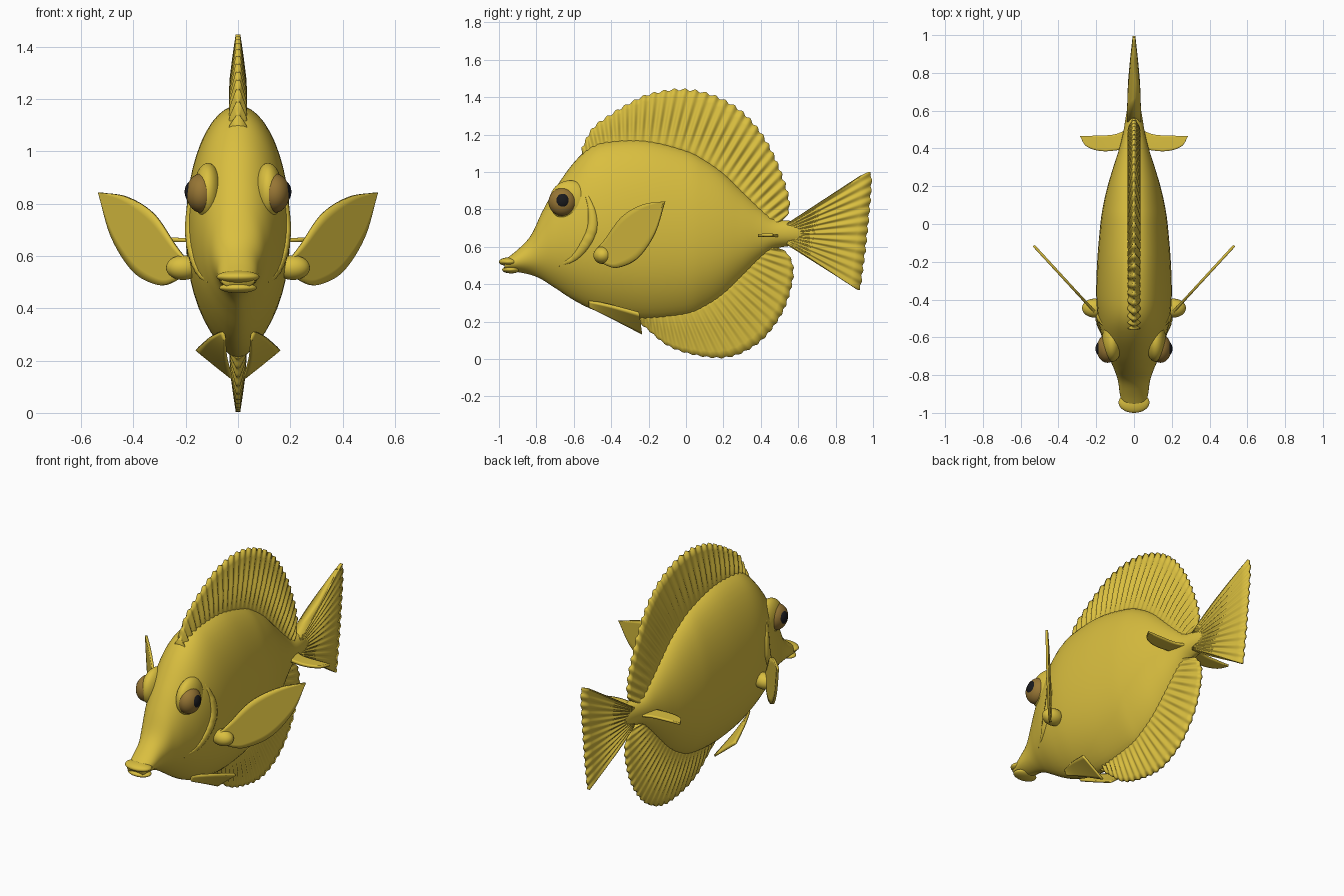
import bpy, bmesh, math
from mathutils import Vector

if "Cube" in bpy.data.objects:
    bpy.data.objects.remove(bpy.data.objects["Cube"])


def material(name, rgb):
    m = bpy.data.materials.new(name)
    m.diffuse_color = (*rgb, 1)
    m.use_nodes = True
    m.node_tree.nodes["Principled BSDF"].inputs["Base Color"].default_value = m.diffuse_color
    return m


YELLOW = material("yellow skin", (0.70, 0.52, 0.05))
BROWN = material("brown iris", (0.31, 0.18, 0.035))
BLACK = material("black pupil", (0.01, 0.01, 0.012))


def curve(pts, n):
    """Smooth curve through pts, resampled to n evenly spaced points."""
    p = [Vector(q) for q in pts]
    p = [2 * p[0] - p[1]] + p + [2 * p[-1] - p[-2]]
    dense = []
    for i in range(1, len(p) - 2):
        a, b, c, d = p[i - 1:i + 3]
        for k in range(24):
            t = k / 24
            dense.append(0.5 * (2 * b + (c - a) * t + (2 * a - 5 * b + 4 * c - d) * t * t
                                + (3 * b - a - 3 * c + d) * t ** 3))
    dense.append(p[-2])
    dist = [0]
    for a, b in zip(dense, dense[1:]):
        dist.append(dist[-1] + (b - a).length)
    out, j = [], 0
    for i in range(n):
        s = dist[-1] * i / (n - 1)
        while j < len(dense) - 2 and dist[j + 1] < s:
            j += 1
        f = (s - dist[j]) / max(dist[j + 1] - dist[j], 1e-9)
        out.append(dense[j].lerp(dense[j + 1], f))
    return out


def finish(name, bm, mat, mirror):
    bmesh.ops.remove_doubles(bm, verts=bm.verts, dist=1e-5)
    bmesh.ops.recalc_face_normals(bm, faces=bm.faces)
    me = bpy.data.meshes.new(name)
    bm.to_mesh(me)
    bm.free()
    me.materials.append(mat)
    me.shade_smooth()
    ob = bpy.data.objects.new(name, me)
    bpy.context.collection.objects.link(ob)
    if mirror:
        ob.modifiers.new("mirror", 'MIRROR').use_mirror_merge = False
    return ob


def loft(name, rings, mat=YELLOW, mirror=False):
    bm = bmesh.new()
    vs = [[bm.verts.new(p) for p in r] for r in rings]
    n = len(rings[0])
    for a, b in zip(vs, vs[1:]):
        for i in range(n):
            bm.faces.new((a[i], a[(i + 1) % n], b[(i + 1) % n], b[i]))
    bm.faces.new(vs[0])
    bm.faces.new(vs[-1])
    return finish(name, bm, mat, mirror)


def ellipsoid(name, centre, radii, mat=YELLOW, mirror=False):
    bm = bmesh.new()
    bmesh.ops.create_uvsphere(bm, u_segments=32, v_segments=20, radius=1)
    for v in bm.verts:
        v.co = Vector([c + r * k for c, r, k in zip(centre, radii, v.co)])
    return finish(name, bm, mat, mirror)


def fin(name, inner, outer, normal, base, tip, rays=0, amp=0.0, serrate=0.0,
        cols=150, rows=8, mirror=False):
    """Thin sheet between two edge curves, ribbed with rays running from inner to outer."""
    nrm = Vector(normal).normalized()
    rings = []
    for i, (a, b) in enumerate(zip(curve(inner, cols), curve(outer, cols))):
        u = i / (cols - 1)
        wave = math.cos(2 * math.pi * rays * u)
        b = b + (b - a).normalized() * serrate * (wave - 1) / 2
        front, back = [], []
        for k in range(rows + 1):
            v = k / rows
            t = (base + (tip - base) * v ** 1.5) * (1 + amp * wave * min(1, 2 * v))
            p = a.lerp(b, v)
            front.append(p + nrm * t)
            back.append(p - nrm * t)
        rings.append(front + back[::-1])
    return loft(name, rings, mirror=mirror)


def mid(pts):
    return [(0, y, z) for y, z in pts]


# Body: stations of (y, top, bottom, half width)
stations = [
    (-0.97, 0.53, 0.475, 0.06), (-0.90, 0.585, 0.465, 0.075), (-0.83, 0.66, 0.45, 0.085),
    (-0.77, 0.785, 0.425, 0.105), (-0.70, 0.91, 0.38, 0.135), (-0.60, 1.05, 0.315, 0.17),
    (-0.50, 1.14, 0.265, 0.19), (-0.38, 1.17, 0.23, 0.20), (-0.20, 1.17, 0.21, 0.195),
    (0.0, 1.12, 0.23, 0.178), (0.1, 1.07, 0.27, 0.163), (0.2, 1.0, 0.335, 0.14),
    (0.3, 0.905, 0.43, 0.11), (0.4, 0.81, 0.53, 0.078), (0.48, 0.75, 0.59, 0.058),
    (0.6, 0.735, 0.61, 0.038), (0.7, 0.71, 0.63, 0.015)]
body_rows = curve(stations, 90)


def section(row, ang):
    y, top, bottom, half = row
    s = math.sin(ang)
    x = half * math.cos(ang) * (1 - 0.3 * max(0, -s) ** 4)
    return Vector((x, y, (top + bottom) / 2 + (top - bottom) / 2 * s))


def on_body(y, z):
    row = min(body_rows, key=lambda r: abs(r[0] - y))
    s = (z - (row[1] + row[2]) / 2) / ((row[1] - row[2]) / 2)
    return Vector((section(row, math.asin(max(-1, min(1, s)))).x, y, z))


loft("body", [[section(r, 2 * math.pi * k / 48) for k in range(48)] for r in body_rows])

# Lips
ellipsoid("upper_lip", (0, -0.945, 0.52), (0.082, 0.055, 0.024))
ellipsoid("lower_lip", (0, -0.935, 0.478), (0.072, 0.048, 0.02))

# Eyes with brow bulge, iris and pupil
ellipsoid("brows", (0.115, -0.62, 0.845), (0.055, 0.11, 0.11), mirror=True)
ellipsoid("irises", (0.14, -0.66, 0.84), (0.058, 0.075, 0.075), BROWN, True)
ellipsoid("pupils", (0.165, -0.66, 0.845), (0.039, 0.045, 0.047), BLACK, True)

# Gill cover edge following the body surface
path = curve([(-0.54, 0.90, 0), (-0.505, 0.80, 0), (-0.50, 0.70, 0), (-0.54, 0.61, 0),
              (-0.60, 0.54, 0), (-0.68, 0.50, 0)], 40)
gill = []
for i, p in enumerate(path):
    c = on_body(p.x, p.y)
    c.x -= 0.004
    r = 0.003 + 0.015 * math.sin(math.pi * i / 39)
    tangent = (path[min(i + 1, 39)] - path[max(i - 1, 0)]).normalized()
    side = Vector((0, -tangent.y, tangent.x))
    gill.append([c + side * 1.6 * r * math.cos(a) + Vector((r * math.sin(a), 0, 0))
                 for a in [2 * math.pi * k / 10 for k in range(10)]])
loft("gill_covers", gill, mirror=True)

# Dorsal, anal and tail fins
fin("dorsal_fin",
    mid([(-0.55, 1.07), (-0.4, 1.13), (-0.2, 1.13), (0, 1.08), (0.15, 0.99), (0.3, 0.86),
         (0.42, 0.75), (0.5, 0.70)]),
    mid([(-0.56, 1.13), (-0.5, 1.24), (-0.4, 1.315), (-0.3, 1.375), (-0.2, 1.42),
         (-0.05, 1.447), (0.1, 1.43), (0.25, 1.365), (0.36, 1.27), (0.45, 1.14), (0.52, 0.98),
         (0.555, 0.86), (0.55, 0.78), (0.51, 0.74)]),
    (1, 0, 0), 0.034, 0.007, rays=30, amp=0.3, serrate=0.012, cols=240)
fin("anal_fin",
    mid([(-0.27, 0.25), (-0.1, 0.25), (0.05, 0.29), (0.2, 0.39), (0.33, 0.52), (0.45, 0.62)]),
    mid([(-0.27, 0.21), (-0.2, 0.15), (-0.1, 0.07), (0.02, 0.025), (0.18, 0.003), (0.3, 0.03),
         (0.42, 0.11), (0.52, 0.25), (0.57, 0.4), (0.575, 0.5), (0.54, 0.57), (0.48, 0.60)]),
    (1, 0, 0), 0.032, 0.007, rays=26, amp=0.22, serrate=0.008, cols=210)
fin("tail_fin",
    mid([(0.54, 0.725), (0.545, 0.67), (0.54, 0.61)]),
    mid([(0.93, 0.98), (0.985, 1.0), (0.995, 0.95), (0.985, 0.8), (0.965, 0.6),
         (0.945, 0.45), (0.93, 0.37), (0.88, 0.395)]),
    (1, 0, 0), 0.036, 0.006, rays=14, amp=0.2, serrate=0.008)


# Pectoral fins: leaves swept outward and back, each on a fleshy root
def swept(pts):
    return [(0.25 + (y + 0.42) * 0.92, y, z) for y, z in pts]


fin("pectoral_fins",
    swept([(-0.48, 0.58), (-0.43, 0.64), (-0.34, 0.76), (-0.23, 0.825), (-0.115, 0.843)]),
    swept([(-0.48, 0.54), (-0.42, 0.50), (-0.36, 0.49), (-0.26, 0.54), (-0.17, 0.67),
           (-0.115, 0.843)]),
    (0.74, -0.68, 0), 0.007, 0.007, rays=0, cols=50, mirror=True)
ellipsoid("pectoral_roots", (0.21, -0.445, 0.555), (0.065, 0.05, 0.047), mirror=True)

# Pelvic fins under the belly
fin("pelvic_fins",
    [(0.06, -0.52, 0.31), (0.11, -0.40, 0.285), (0.157, -0.25, 0.245)],
    [(0.05, -0.52, 0.28), (0.045, -0.38, 0.21), (0.025, -0.235, 0.135)],
    (0.6, 0.15, -0.75), 0.009, 0.006, cols=30, mirror=True)

# Side finlets at the tail root
fin("tail_side_fins",
    [(0.02, 0.40, 0.66), (0.16, 0.385, 0.66), (0.25, 0.41, 0.662), (0.287, 0.466, 0.664)],
    [(0.02, 0.51, 0.66), (0.1, 0.475, 0.66), (0.2, 0.468, 0.662), (0.287, 0.466, 0.664)],
    (0, 0, 1), 0.008, 0.006, cols=40, mirror=True)
